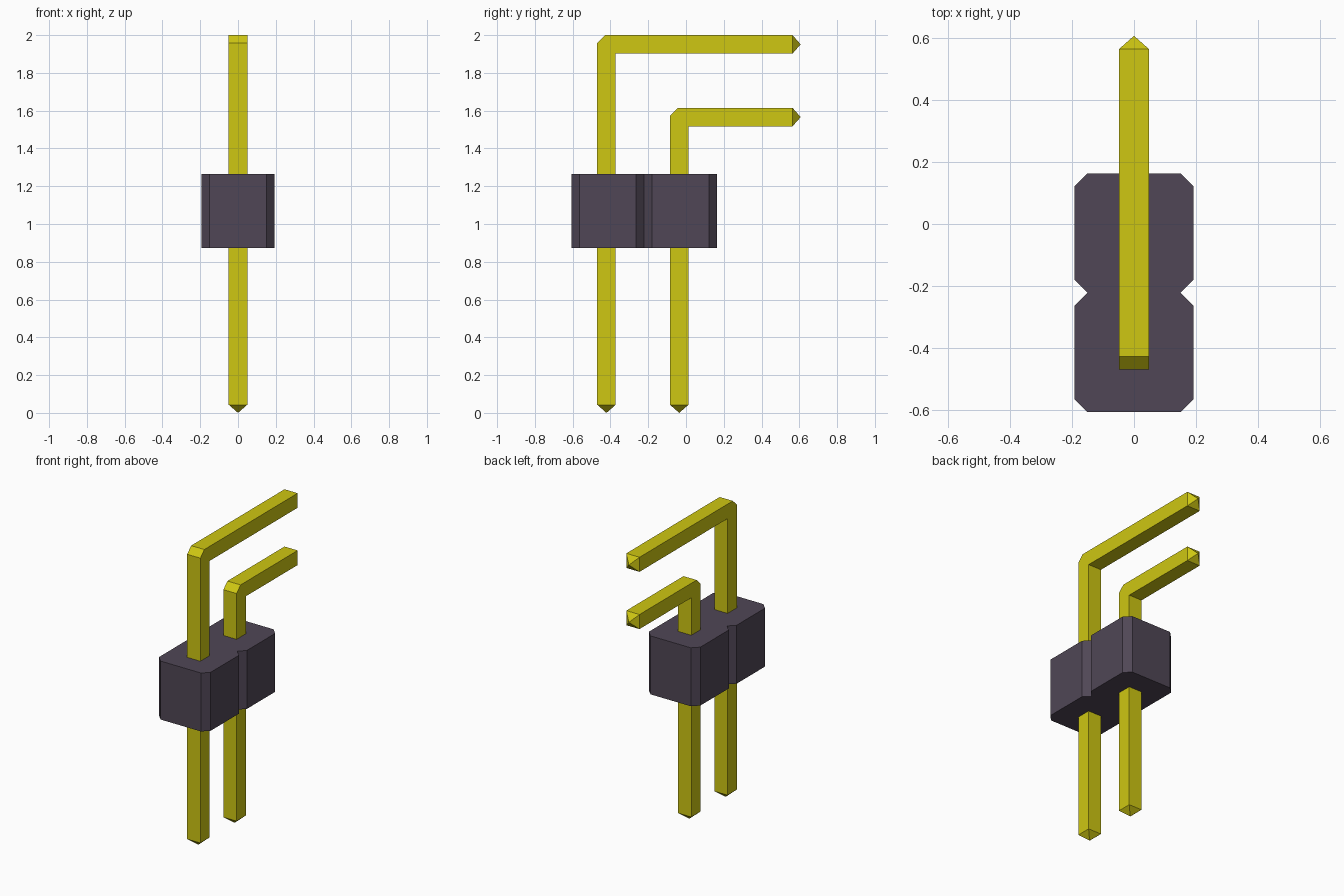
import bpy
import bmesh
from mathutils import Vector

cube = bpy.data.objects.get("Cube")
if cube:
    bpy.data.objects.remove(cube, do_unlink=True)


def make_material(name, rgb):
    mat = bpy.data.materials.new(name)
    mat.use_nodes = True
    mat.diffuse_color = (*rgb, 1)
    mat.node_tree.nodes["Principled BSDF"].inputs["Base Color"].default_value = (*rgb, 1)
    return mat


def extrude_outline(bm, points, offset):
    """Turn a flat outline into a closed prism."""
    face = bm.faces.new([bm.verts.new(p) for p in points])
    result = bmesh.ops.extrude_face_region(bm, geom=[face], use_keep_orig=True)
    moved = [g for g in result["geom"] if isinstance(g, bmesh.types.BMVert)]
    bmesh.ops.translate(bm, verts=moved, vec=offset)
    bmesh.ops.recalc_face_normals(bm, faces=bm.faces)


def finish(bm, name, mat):
    bmesh.ops.recalc_face_normals(bm, faces=bm.faces)
    mesh = bpy.data.meshes.new(name)
    bm.to_mesh(mesh)
    bm.free()
    mesh.materials.append(mat)
    obj = bpy.data.objects.new(name, mesh)
    bpy.context.collection.objects.link(obj)


gold = make_material("yellow metal", (0.62, 0.57, 0.006))
plastic = make_material("dark plastic", (0.08, 0.062, 0.092))

PITCH = 0.385       # spacing of the two pins
HALF = 0.049        # half thickness of a pin
CHAMFER = 0.042
TIP = 0.043
END_Y = 0.607       # point of the horizontal legs


# Bent square pins with pyramid tips at both ends
def bent_pin(name, y, top):
    front, back = y - HALF, y + HALF
    under, end = top - 2 * HALF, END_Y - TIP
    outline = [(front, TIP), (back, TIP), (back, under), (end, under),
               (end, top), (front + CHAMFER, top), (front, top - CHAMFER)]
    bm = bmesh.new()
    extrude_outline(bm, [(-HALF, py, pz) for py, pz in outline], (2 * HALF, 0, 0))
    for direction, limit in ((Vector((0, 0, -1)), -TIP), (Vector((0, 1, 0)), end)):
        cap = [f for f in bm.faces if f.normal.dot(direction) > 0.9
               and abs(f.calc_center_median().dot(direction) - limit) < 0.001]
        poked = bmesh.ops.poke(bm, faces=cap)
        bmesh.ops.translate(bm, verts=poked["verts"], vec=direction * TIP)
    finish(bm, name, gold)


OUTER_Y = -0.421
bent_pin("outer_pin", OUTER_Y, 2.0)
bent_pin("inner_pin", OUTER_Y + PITCH, 2.0 - PITCH)

# Housing: two chamfered blocks joined at the waist notch
WIDTH = 0.192
BOTTOM, TOP = 0.872, 1.265
START_Y = -0.607
side = []
for i in range(2):
    y0 = START_Y + i * PITCH
    side += [(WIDTH - CHAMFER, y0), (WIDTH, y0 + CHAMFER), (WIDTH, y0 + PITCH - CHAMFER)]
side.append((WIDTH - CHAMFER, START_Y + 2 * PITCH))
outline = side + [(-x, y) for x, y in reversed(side)]
bm = bmesh.new()
extrude_outline(bm, [(x, y, BOTTOM) for x, y in outline], (0, 0, TOP - BOTTOM))
finish(bm, "housing", plastic)
